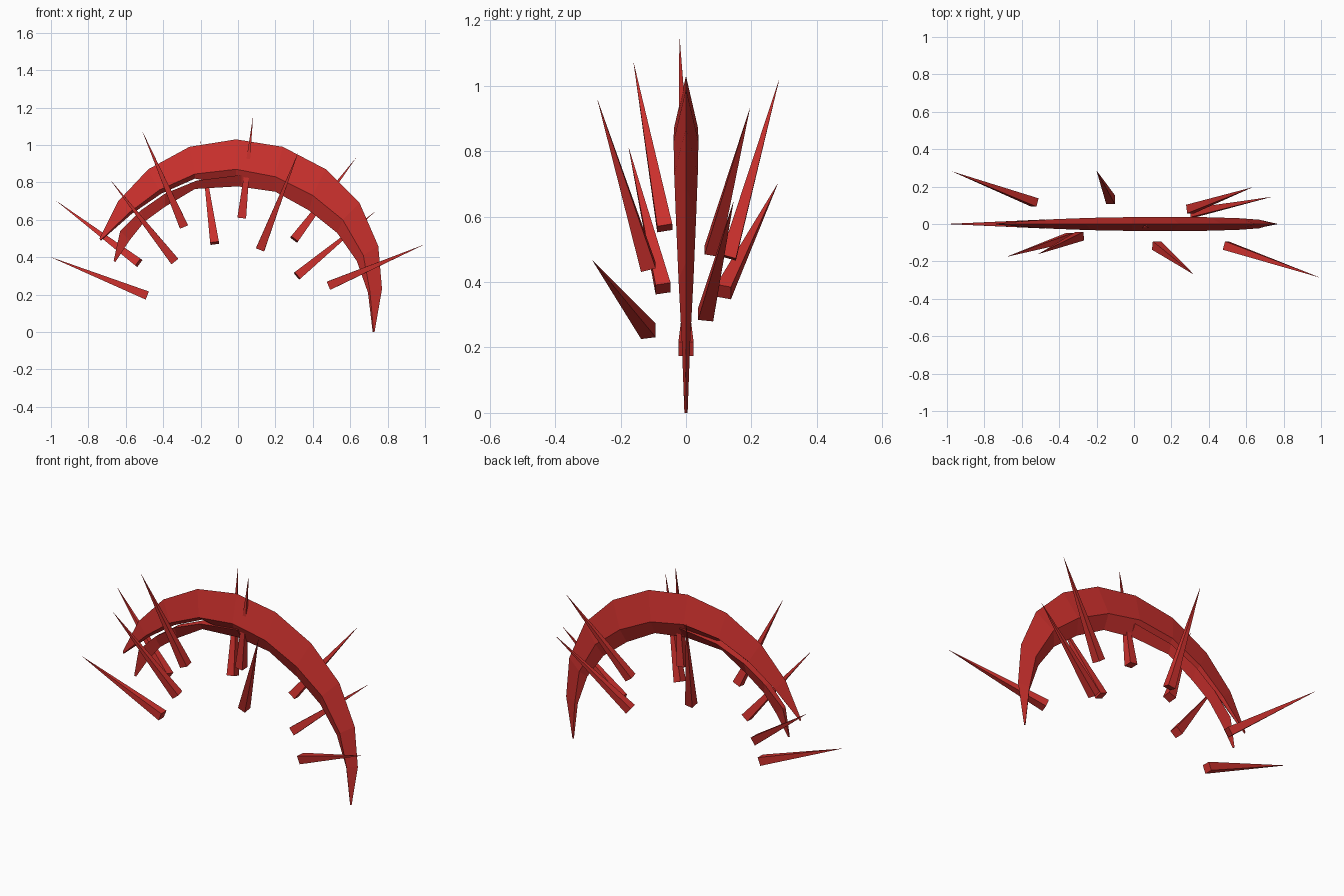
import bpy
import bmesh
import math
from mathutils import Matrix, Vector

if "Cube" in bpy.data.objects:
    bpy.data.objects.remove(bpy.data.objects["Cube"], do_unlink=True)

# Single flat colour
red = bpy.data.materials.new("crimson_red")
red.use_nodes = True
colour = (0.6, 0.03, 0.026, 1)
red.diffuse_color = colour
shader = next(n for n in red.node_tree.nodes if n.type == 'BSDF_PRINCIPLED')
shader.inputs["Base Color"].default_value = colour
shader.inputs["Roughness"].default_value = 0.6


def finish(name, bm):
    """Turn a bmesh into a flat-shaded object."""
    bmesh.ops.recalc_face_normals(bm, faces=bm.faces)
    mesh = bpy.data.meshes.new(name)
    bm.to_mesh(mesh)
    bm.free()
    mesh.materials.append(red)
    obj = bpy.data.objects.new(name, mesh)
    bpy.context.collection.objects.link(obj)
    return obj


def loft(name, sections):
    """Bridge a row of closed cross-sections and cap both ends."""
    bm = bmesh.new()
    rings = [[bm.verts.new(p) for p in section] for section in sections]
    for a, b in zip(rings, rings[1:]):
        for i in range(len(a)):
            j = (i + 1) % len(a)
            bm.faces.new((a[i], a[j], b[j], b[i]))
    bm.faces.new(rings[0])
    bm.faces.new(rings[-1])
    return finish(name, bm)


def diamond(outer, middle, inner, width):
    """Sharp outer ridge, widest middle, sharp inner ridge."""
    (ox, oz), (mx, mz), (ix, iz) = outer, middle, inner
    return [(ox, 0, oz), (mx, width, mz), (ix, 0, iz), (mx, -width, mz)]


def wedge(top, inner, width):
    """Flat top narrowing to a sharp inner ridge."""
    (tx, tz), (ix, iz) = top, inner
    return [(tx, width, tz), (ix, 0, iz), (tx, -width, tz)]


# Main crescent, from the right-hand tip over the crown to the upper prong
crescent = [
    ((.73, 0), (.725, 0), (.72, 0), .005),
    ((.77, .23), (.705, .22), (.695, .21), .013),
    ((.75, .46), (.67, .41), (.635, .38), .023),
    ((.65, .69), (.56, .6), (.53, .53), .031),
    ((.47, .87), (.4, .73), (.38, .65), .036),
    ((.24, .99), (.2, .83), (.2, .75), .038),
    ((-.01, 1.03), (-.01, .87), (-.01, .78), .037),
    ((-.26, .99), (-.23, .845), (-.23, .82), .033),
    ((-.48, .87), (-.42, .76), (-.41, .74), .026),
    ((-.64, .7), (-.58, .64), (-.57, .63), .016),
    ((-.74, .5), (-.735, .49), (-.73, .49), .003),
]
loft("main_crescent", [diamond(*s) for s in crescent])

# Lower prong that splits away from the crescent
prong = [
    ((.02, .84), (.02, .78), .034),
    ((-.22, .81), (-.23, .765), .031),
    ((-.39, .74), (-.39, .67), .026),
    ((-.52, .65), (-.5, .59), .02),
    ((-.63, .54), (-.58, .49), .013),
    ((-.665, .38), (-.655, .375), .003),
]
loft("lower_prong", [wedge(*s) for s in prong])

# Floating square spikes, each given by its base centre and its tip
spikes = {
    "spike_left_end": ((-.485, 0, .195), (-1, 0, .4)),
    "spike_left_back": ((-.53, .115, .37), (-.97, .28, .7)),
    "spike_left_front": ((-.34, -.07, .38), (-.68, -.175, .81)),
    "spike_high_front": ((-.29, -.065, .565), (-.51, -.16, 1.07)),
    "spike_crown_back": ((-.125, .13, .475), (-.2, .285, 1.02)),
    "spike_crown": ((.02, 0, .61), (.08, -.02, 1.15)),
    "spike_crown_front": ((.12, -.115, .445), (.32, -.27, .955)),
    "spike_right_back": ((.3, .08, .495), (.63, .195, .93)),
    "spike_right_low": ((.315, .06, .3), (.735, .145, .645)),
    "spike_right_end": ((.49, -.115, .25), (.99, -.285, .465)),
}
for name, (base, tip) in spikes.items():
    start, end = Vector(base), Vector(tip)
    axis = end - start
    # One pair of sides stays level with the depth axis
    across = Vector((0, 1, 0))
    across = (across - axis * (across.dot(axis) / axis.length_squared)).normalized()
    up = axis.normalized()
    frame = Matrix((across.cross(up), across, up)).transposed().to_4x4()
    frame.translation = (start + end) / 2
    bm = bmesh.new()
    bmesh.ops.create_cone(
        bm, cap_ends=True, segments=4, radius1=.033, radius2=.0005,
        depth=axis.length,
        matrix=frame @ Matrix.Rotation(math.pi / 4, 4, 'Z'))
    finish(name, bm)
